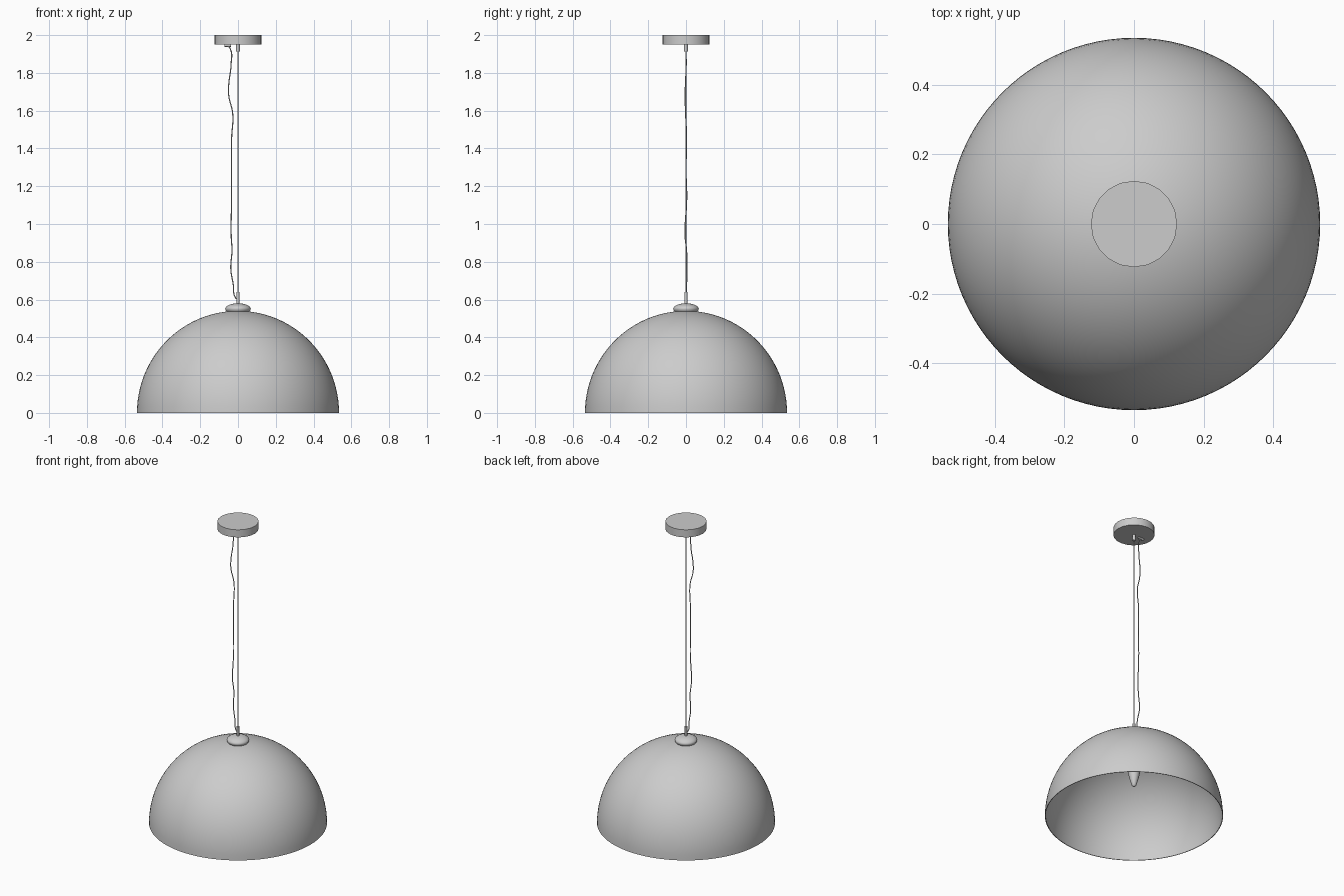
import bpy, bmesh, math

cube = bpy.data.objects.get("Cube")
if cube:
    bpy.data.objects.remove(cube, do_unlink=True)

grey = bpy.data.materials.new("light_grey")
grey.use_nodes = True
grey.diffuse_color = (0.604, 0.604, 0.604, 1)
grey.node_tree.nodes["Principled BSDF"].inputs["Base Color"].default_value = (0.604, 0.604, 0.604, 1)


def shade(ob, angle):
    bpy.ops.object.select_all(action='DESELECT')
    ob.select_set(True)
    bpy.context.view_layer.objects.active = ob
    bpy.ops.object.shade_smooth_by_angle(angle=math.radians(angle))


def lathe(name, profile, sides, angle=40):
    """Spin a (radius, z) profile around the z axis."""
    bm = bmesh.new()
    verts = [bm.verts.new((r, 0, z)) for r, z in profile]
    edges = [bm.edges.new(pair) for pair in zip(verts, verts[1:])]
    bmesh.ops.spin(bm, geom=verts + edges, cent=(0, 0, 0), axis=(0, 0, 1),
                   angle=2 * math.pi, steps=sides, use_duplicate=False)
    bmesh.ops.remove_doubles(bm, verts=bm.verts, dist=1e-5)
    bmesh.ops.recalc_face_normals(bm, faces=bm.faces)
    mesh = bpy.data.meshes.new(name)
    bm.to_mesh(mesh)
    bm.free()
    ob = bpy.data.objects.new(name, mesh)
    bpy.context.collection.objects.link(ob)
    mesh.materials.append(grey)
    shade(ob, angle)
    return ob


def tube(name, points, radius):
    """Sweep a round section along a path."""
    curve = bpy.data.curves.new(name, 'CURVE')
    curve.dimensions = '3D'
    curve.bevel_depth = radius
    curve.bevel_resolution = 2
    curve.resolution_u = 6
    curve.use_fill_caps = True
    spline = curve.splines.new('BEZIER')
    spline.bezier_points.add(len(points) - 1)
    for bp, co in zip(spline.bezier_points, points):
        bp.co = co
        bp.handle_left_type = bp.handle_right_type = 'AUTO'
    curve.materials.append(grey)
    ob = bpy.data.objects.new(name, curve)
    bpy.context.collection.objects.link(ob)
    bpy.ops.object.select_all(action='DESELECT')
    ob.select_set(True)
    bpy.context.view_layer.objects.active = ob
    bpy.ops.object.convert(target='MESH')
    shade(bpy.context.object, 50)


def arc(radius, height, steps, base=0):
    """Quarter ellipse from the rim up to the axis."""
    return [(radius * math.cos(t), base + height * math.sin(t))
            for t in (math.pi / 2 * i / steps for i in range(steps))] + [(0, base + height)]


# Hemispherical shade, a thin closed shell
R, H, T = 0.535, 0.54, 0.004
lathe("lamp_shade", arc(R, H, 24) + arc(R - T, H - T, 24)[::-1] + [(R, 0)], 96)

# Rounded cap over the top of the shade
lathe("shade_cap", [(0, 0.53), (0.055, 0.53), (0.064, 0.541)] + arc(0.068, 0.03, 8, 0.55), 32, 50)

# Ceiling canopy
lathe("ceiling_canopy", [(0, 1.95), (0.124, 1.95), (0.124, 2.0), (0, 2.0)], 20, 30)

# Cord grips at both ends of the suspension cord
lathe("lower_cord_grip", [(0, 0.575), (0.008, 0.575), (0.008, 0.64), (0, 0.64)], 16)
lathe("upper_cord_grip", [(0, 1.912), (0.010, 1.912), (0.010, 1.952), (0, 1.952)], 16)

# Straight suspension cord
lathe("suspension_cord", [(0, 0.63), (0.0035, 0.63), (0.0035, 1.92), (0, 1.92)], 12)

# Loose electric cable hanging beside the cord
tube("electric_cable", [
    (-0.060, 0, 1.945), (-0.042, 0, 1.93), (-0.037, 0.001, 1.84),
    (-0.049, -0.003, 1.74), (-0.049, -0.005, 1.68), (-0.028, -0.002, 1.585),
    (-0.034, 0.003, 1.45), (-0.034, 0.000, 1.28), (-0.034, 0.004, 1.14),
    (-0.036, -0.005, 0.94), (-0.032, 0.003, 0.86), (-0.038, 0.006, 0.76),
    (-0.025, 0.003, 0.68), (-0.014, 0, 0.61), (0, 0, 0.60)], 0.003)

# Small cable clamp under the canopy
tube("cable_clamp", [(-0.072, 0, 1.945), (-0.036, 0, 1.945)], 0.007)

# Bulb socket and tapered bulb inside the shade
lathe("bulb_socket", [(0, 0.39), (0.032, 0.39), (0.032, 0.535), (0, 0.535)], 24)
lathe("light_bulb", [(0, 0.204), (0.008, 0.207), (0.014, 0.216), (0.023, 0.245),
                     (0.033, 0.285), (0.038, 0.32), (0.037, 0.35), (0.028, 0.395), (0, 0.395)], 24)
